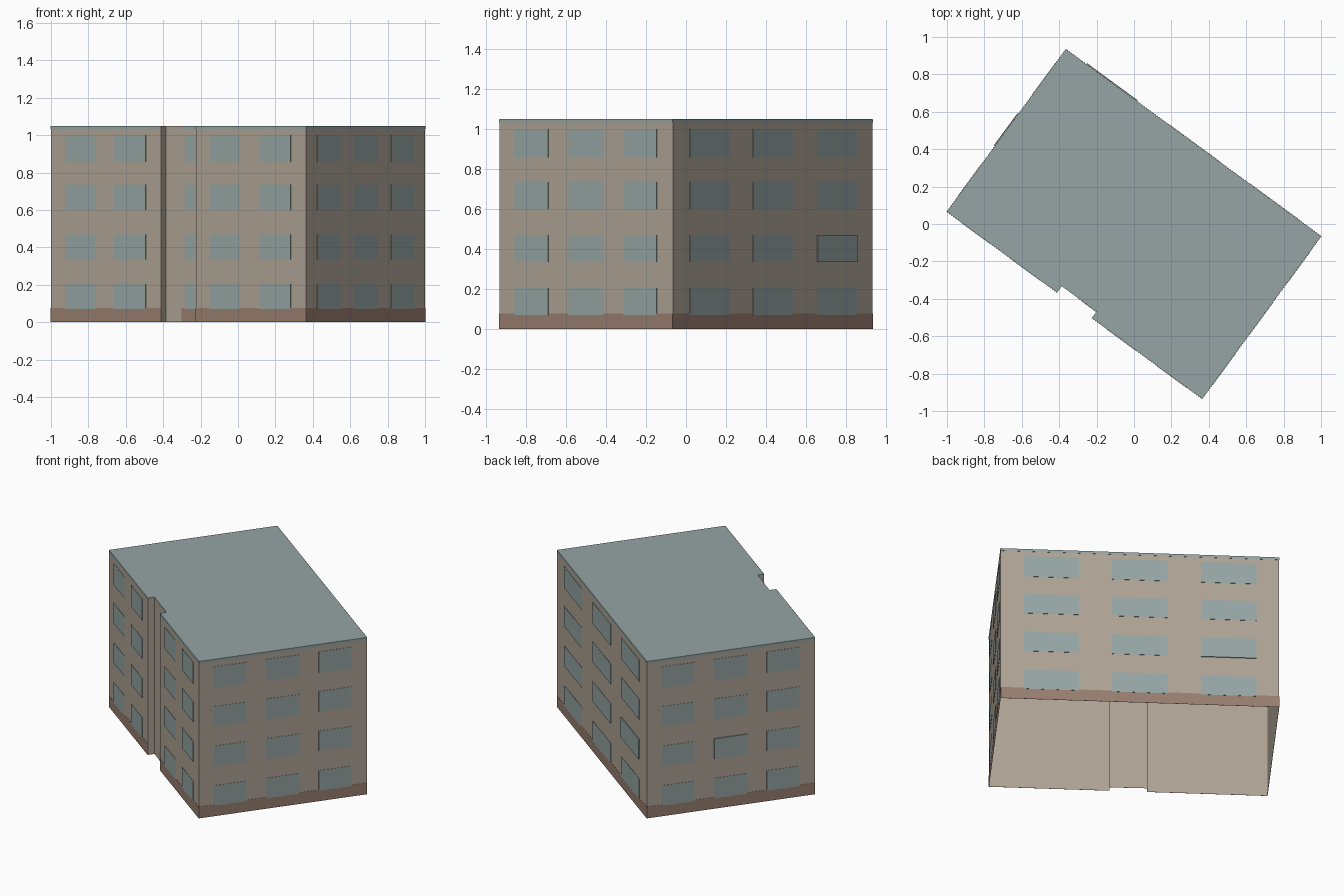
import bpy, bmesh
from math import atan2
from mathutils import Vector

cube = bpy.data.objects.get("Cube")
if cube:
    bpy.data.objects.remove(cube, do_unlink=True)

# Overall dimensions: the block stands turned on its plot
L, D, H = 0.846, 0.5385, 1.05          # half length, half depth, height
NOTCH, NOTCH_D = 0.115, 0.042          # entrance recess half width and depth
TURN = atan2(-1.0, 1.365)
ROWS = [(0.07, 0.205), (0.335, 0.47), (0.6, 0.735), (0.857, 1.0)]


def material(name, srgb):
    rgb = [((c / 255 + 0.055) / 1.055) ** 2.4 for c in srgb] + [1]
    m = bpy.data.materials.new(name)
    m.use_nodes = True
    m.diffuse_color = rgb
    bsdf = m.node_tree.nodes["Principled BSDF"]
    bsdf.inputs["Base Color"].default_value = rgb
    bsdf.inputs["Roughness"].default_value = 0.9
    return m


TAN = material("tan plaster", (174, 163, 149))
GLASS = material("grey green", (149, 165, 163))
BRICK = material("brown base", (151, 125, 111))


def finish(name, bm, mat):
    mesh = bpy.data.meshes.new(name)
    bm.to_mesh(mesh)
    bm.free()
    mesh.materials.append(mat)
    ob = bpy.data.objects.new(name, mesh)
    ob.rotation_euler.z = TURN
    bpy.context.collection.objects.link(ob)


def plates(name, start, end, rects, out, mat):
    """Thin plates on the wall from start to end; rects are (s0, s1, z0, z1)."""
    a = Vector((*start, 0))
    along = (Vector((*end, 0)) - a).normalized()
    normal = Vector((along.y, -along.x, 0))
    bm = bmesh.new()
    for s0, s1, z0, z1 in rects:
        vs = [bm.verts.new(a + along * s + normal * 0.001 + Vector((0, 0, z)))
              for s, z in ((s0, z0), (s1, z0), (s1, z1), (s0, z1))]
        face = bm.faces.new(vs)
        back = bmesh.ops.extrude_face_region(bm, geom=[face], use_keep_orig=True)
        moved = [g for g in back["geom"] if isinstance(g, bmesh.types.BMVert)]
        bmesh.ops.translate(bm, verts=moved, vec=normal * (out - 0.001))
    bmesh.ops.recalc_face_normals(bm, faces=bm.faces)
    finish(name, bm, mat)


# Floor outline, counter-clockwise from the left end of the front
outline = [(-L, -D), (-NOTCH, -D), (-NOTCH, -D + NOTCH_D), (NOTCH, -D + NOTCH_D),
           (NOTCH, -D), (L, -D), (L, D), (-L, D)]

# Walls: open shell without a floor
bm = bmesh.new()
low = [bm.verts.new((x, y, 0)) for x, y in outline]
high = [bm.verts.new((x, y, H)) for x, y in outline]
for i in range(len(outline)):
    j = (i + 1) % len(outline)
    bm.faces.new((low[i], low[j], high[j], high[i]))
finish("walls", bm, TAN)

# Flat roof
bm = bmesh.new()
bm.faces.new([bm.verts.new((x, y, H)) for x, y in outline])
finish("roof", bm, GLASS)

# Wall runs: name, outline index, window spans, start of the painted bands
two = [(0.095, 0.295), (0.42, 0.63)]
three = [(0.097, 0.305), (0.43, 0.644), (0.768, 0.978)]
wide = [(0.14, 0.475), (0.677, 1.015), (1.218, 1.555)]
runs = [("front_right", 0, two, 0), ("entrance", 2, [(0.13, 0.229)], 0.105),
        ("front_left", 4, two, 0), ("left_side", 5, three, 0),
        ("back", 6, wide, 0), ("right_side", 7, three, 0)]

for name, i, spans, begin in runs:
    p, q = outline[i], outline[(i + 1) % len(outline)]
    length = (Vector(q) - Vector(p)).length
    plates(name + "_base", p, q, [(begin, length, 0, 0.077)], 0.002, BRICK)
    plates(name + "_roof_edge", p, q, [(begin, length, 1.032, H - 0.001)], 0.002, GLASS)
    plates(name + "_windows", p, q,
           [(*s, *r) for s in spans for r in ROWS], 0.003, GLASS)

# Two windows standing slightly proud of the walls
plates("proud_back_window", outline[6], outline[7], [(*wide[2], *ROWS[1])], 0.007, GLASS)
plates("proud_side_window", outline[7], outline[0], [(*three[1], *ROWS[1])], 0.007, GLASS)
